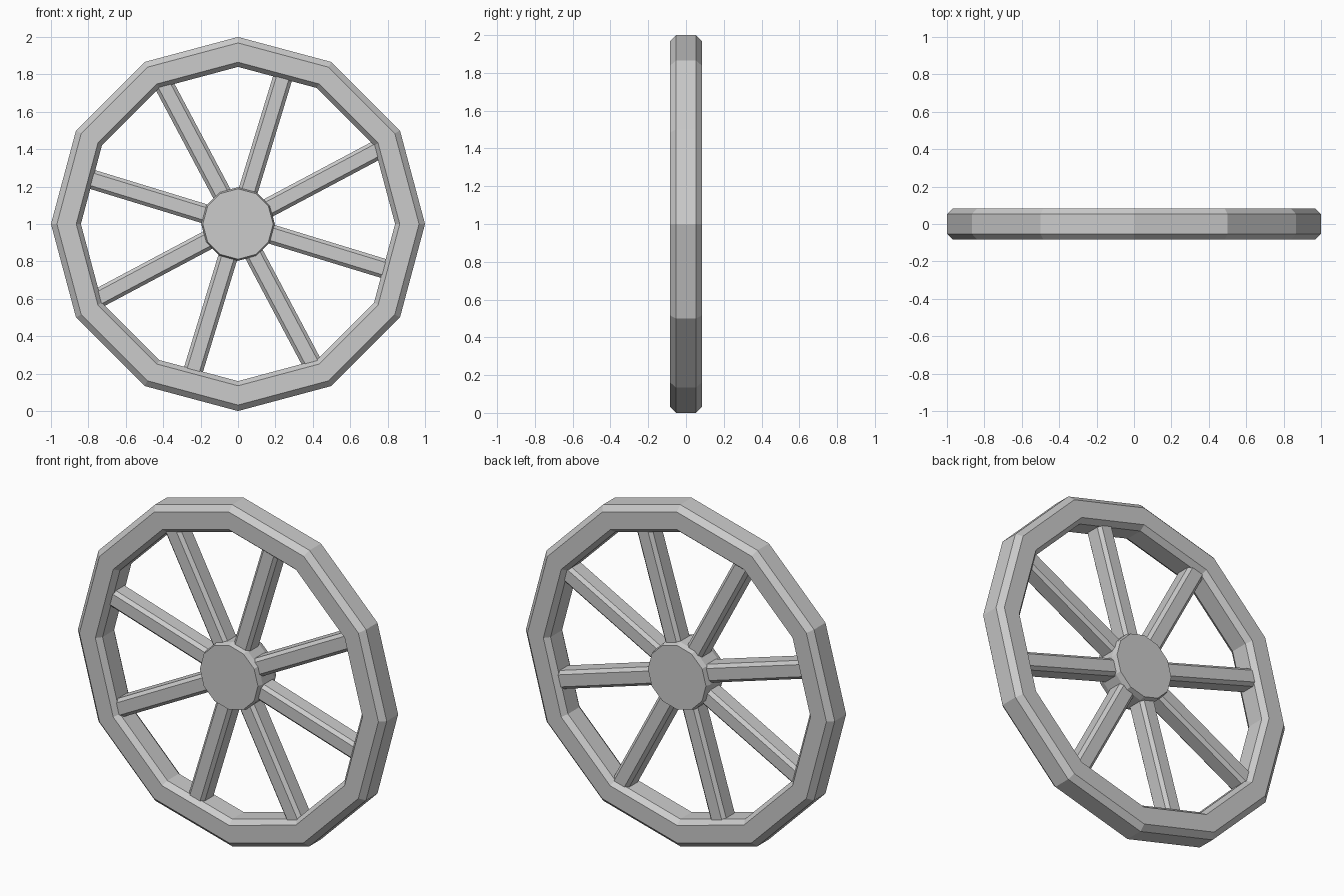
import bpy
import bmesh
from math import cos, sin, radians, tau
from mathutils import Matrix, Vector

cube = bpy.data.objects.get("Cube")
if cube:
    bpy.data.objects.remove(cube, do_unlink=True)

CENTRE = Vector((0, 0, 1))
SIDES = 12
SPOKES = 8

grey = bpy.data.materials.new("plain grey")
grey.use_nodes = True
colour = (0.6, 0.6, 0.6, 1)
grey.diffuse_color = colour
grey.node_tree.nodes["Principled BSDF"].inputs["Base Color"].default_value = colour


def finish(name, bm):
    """Turn a bmesh into a flat-shaded grey object at the wheel centre."""
    bmesh.ops.recalc_face_normals(bm, faces=bm.faces)
    mesh = bpy.data.meshes.new(name)
    bm.to_mesh(mesh)
    bm.free()
    mesh.materials.append(grey)
    obj = bpy.data.objects.new(name, mesh)
    obj.location = CENTRE
    bpy.context.collection.objects.link(obj)
    return obj


def turned(name, profile, closed):
    """Revolve (radius, y) points about the axle; cap the ends if open."""
    bm = bmesh.new()
    rings = []
    for r, y in profile:
        angles = [tau * i / SIDES for i in range(SIDES)]
        rings.append([bm.verts.new((r * cos(a), y, r * sin(a))) for a in angles])
    pairs = list(zip(rings, rings[1:]))
    if closed:
        pairs.append((rings[-1], rings[0]))
    else:
        bm.faces.new(rings[0])
        bm.faces.new(rings[-1])
    for a, b in pairs:
        for i in range(SIDES):
            j = (i + 1) % SIDES
            bm.faces.new((a[i], a[j], b[j], b[i]))
    return finish(name, bm)


def spoke(name, angle, inner=0.12, outer=0.86, width=0.104, depth=0.115):
    """Square bar with chamfered long edges, pointing out at the angle."""
    bm = bmesh.new()
    bmesh.ops.create_cube(bm, size=1)
    bmesh.ops.scale(bm, verts=bm.verts, vec=(outer - inner, depth, width))
    long_edges = [e for e in bm.edges
                  if abs(e.verts[0].co.x - e.verts[1].co.x) > 0.5]
    bmesh.ops.bevel(bm, geom=long_edges, offset=0.018, segments=1,
                    affect='EDGES')
    bmesh.ops.translate(bm, verts=bm.verts, vec=((inner + outer) / 2, 0, 0))
    bmesh.ops.rotate(bm, verts=bm.verts, cent=(0, 0, 0),
                     matrix=Matrix.Rotation(-angle, 3, 'Y'))
    return finish(name, bm)


# Rim: chamfered rectangular section
turned("rim", [(0.968, -0.084), (1, -0.053), (1, 0.053), (0.968, 0.084),
               (0.865, 0.084), (0.84, 0.053), (0.84, -0.053), (0.865, -0.084)],
       closed=True)

# Hub: short drum with chamfered edges
turned("hub", [(0.188, -0.084), (0.197, -0.053), (0.197, 0.053),
               (0.188, 0.084)], closed=False)

# Spokes
for n in range(SPOKES):
    spoke(f"spoke_{n + 1}", radians(28) + tau * n / SPOKES)
